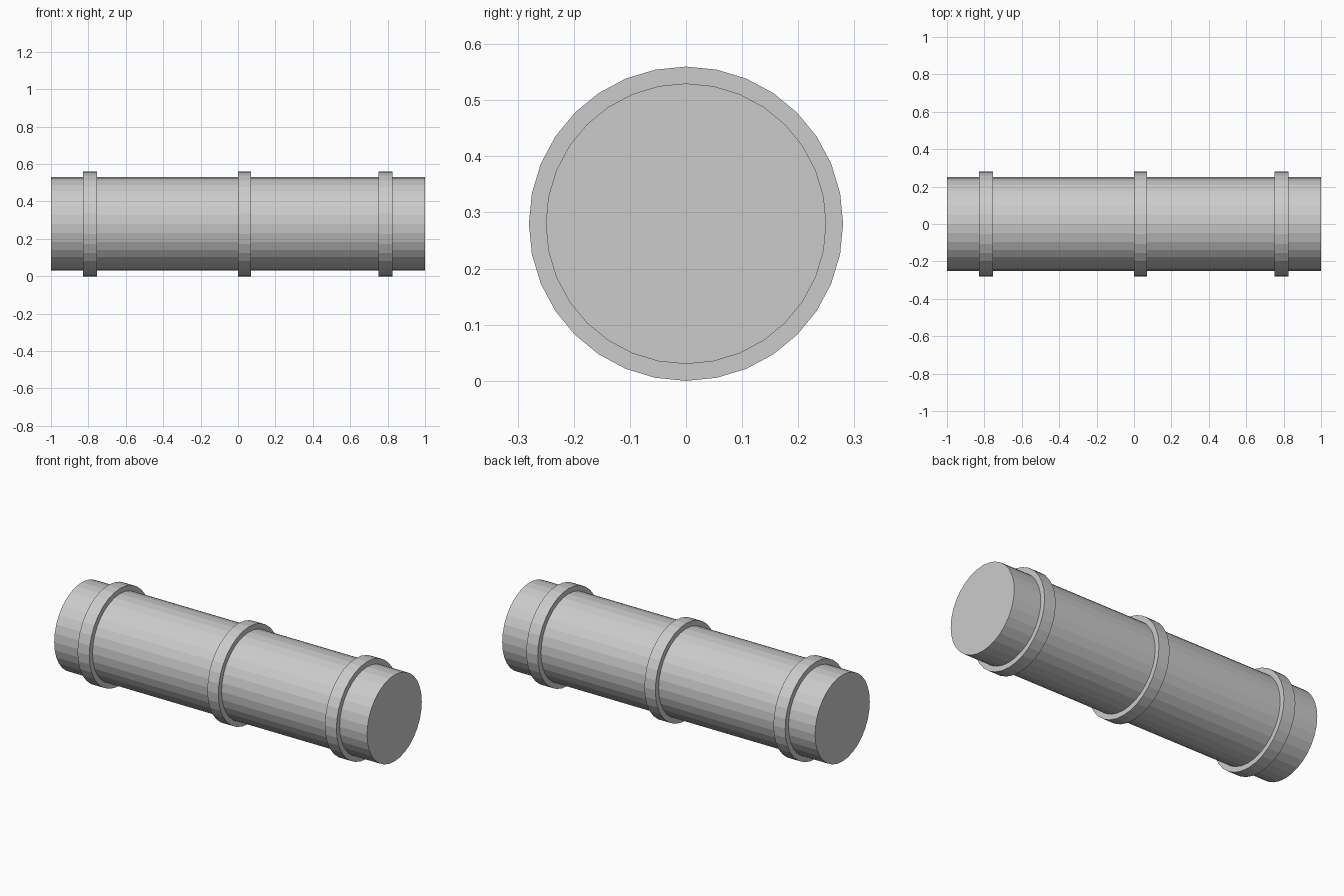
import bpy, bmesh, math

if "Cube" in bpy.data.objects:
    bpy.data.objects.remove(bpy.data.objects["Cube"])

SIDES = 32
PIPE_R, RING_R = 0.25, 0.28
AXIS_Z = RING_R
RINGS = [(-0.83, -0.755), (0.0, 0.07), (0.752, 0.825)]


def lathe(name, profile, capped=False):
    """Spin (x, radius) points around the pipe axis, flat shaded."""
    bm = bmesh.new()
    loops = []
    for x, r in profile:
        loops.append([bm.verts.new((x, r * math.sin(a), r * math.cos(a)))
                      for a in (2 * math.pi * i / SIDES for i in range(SIDES))])
    for a, b in zip(loops, loops[1:]):
        for i in range(SIDES):
            j = (i + 1) % SIDES
            bm.faces.new((a[i], a[j], b[j], b[i]))
    if capped:
        bm.faces.new(loops[0])
        bm.faces.new(loops[-1])
    bmesh.ops.recalc_face_normals(bm, faces=bm.faces)
    mesh = bpy.data.meshes.new(name)
    bm.to_mesh(mesh)
    bm.free()
    obj = bpy.data.objects.new(name, mesh)
    obj.location.z = AXIS_Z
    bpy.context.collection.objects.link(obj)
    return obj


# Main pipe with closed ends and three raised collars in one clean surface
profile = [(-1.0, PIPE_R)]
for x0, x1 in RINGS:
    profile += [(x0, PIPE_R), (x0, RING_R), (x1, RING_R), (x1, PIPE_R)]
profile.append((1.0, PIPE_R))
lathe("collared_pipe", profile, capped=True)
